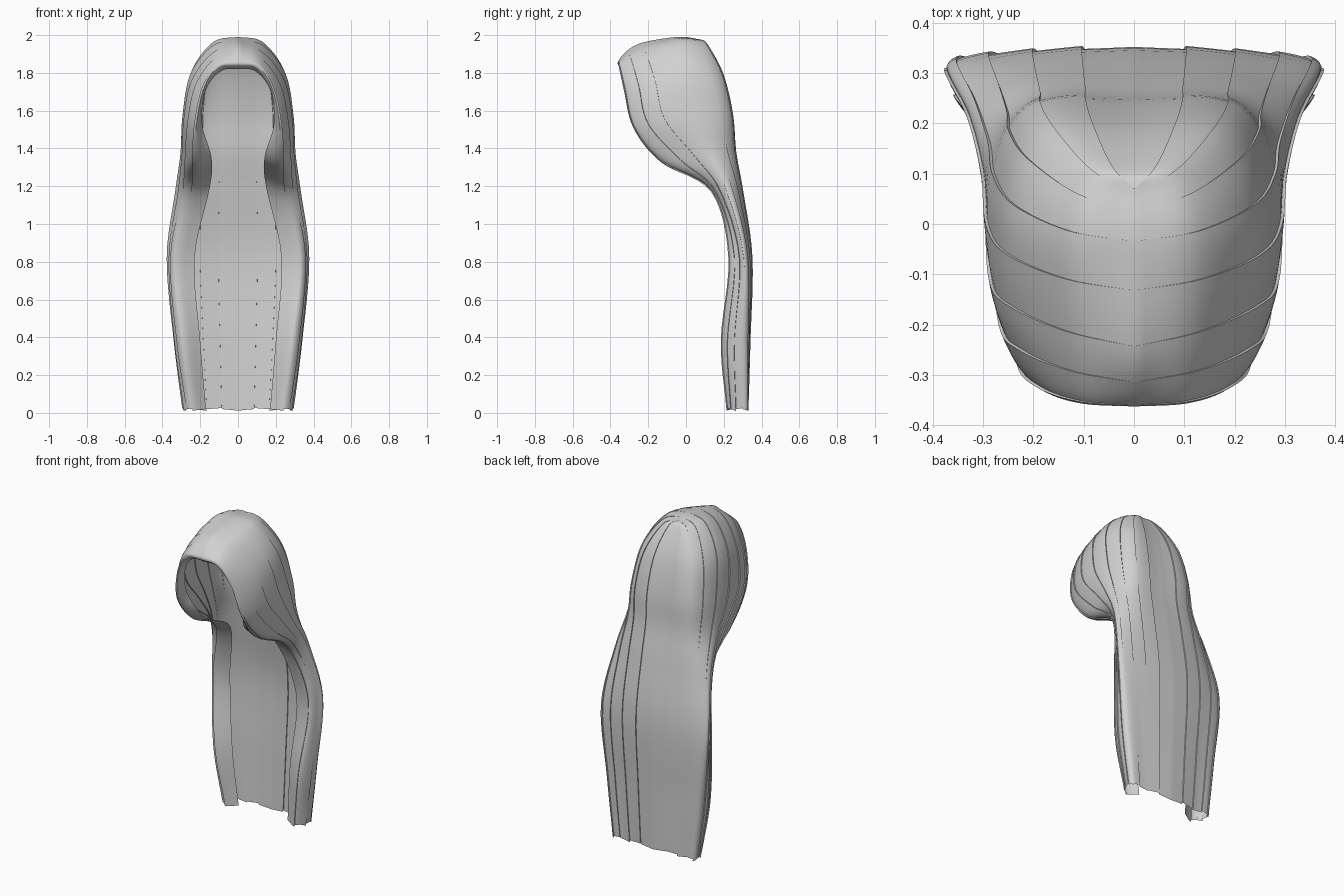
import bpy
import bmesh
from mathutils import Vector

cube = bpy.data.objects.get("Cube")
if cube:
    bpy.data.objects.remove(cube)

hair_grey = bpy.data.materials.new("hair grey")
hair_grey.use_nodes = True
hair_grey.diffuse_color = (0.64, 0.64, 0.64, 1)
hair_grey.node_tree.nodes["Principled BSDF"].inputs["Base Color"].default_value = (0.64, 0.64, 0.64, 1)

# Guide strands of the left half, in hundredths, from the parting to the tips
inner_lip = [(0, -33, 182), (9, -32, 181), (17, -28, 171), (19, -23, 153), (14, -12, 135),
             (15, 14, 119), (23, 25, 82), (20, 23, 38), (17, 25, 2)]
front_rim = [(0, -36, 186), (11, -35, 184), (19, -32, 171), (23, -27, 151), (24, -12, 133),
             (25, 14, 117), (33, 23, 82), (29, 19, 38), (24, 22, 2)]
temple = [(0, -26, 195), (13, -23, 190), (24, -18, 175), (28, -13, 155), (29, 3, 136),
          (31, 18, 117), (36, 28, 82), (33, 25, 38), (28, 26, 2)]
side = [(0, -5, 199), (13, -3, 196), (24, 2, 181), (28, 8, 158), (29, 15, 138),
        (32, 24, 117), (36, 32, 82), (32, 32, 38), (28, 32, 2)]
nape = [(0, 6, 198), (9, 10, 195), (17, 18, 179), (20, 23, 158), (20, 25, 138),
        (21, 29, 117), (22, 34, 82), (20, 33, 38), (18, 32, 2)]
# The middle of the back follows the nape strand, moved onto the centre plane
back_middle = [(0, y + 1, z) for x, y, z in nape]
guides = [[Vector(p) / 100 for p in strand]
          for strand in (inner_lip, front_rim, temple, side, nape, back_middle)]


def spline(points, t):
    """Smooth curve through the points, with t from zero to one."""
    last = len(points) - 1
    t = min(max(t, 0), 1) * last
    i = min(int(t), last - 1)
    f = t - i
    b, c = points[i], points[i + 1]
    a = points[i - 1] if i else b * 2 - c
    d = points[i + 2] if i + 2 <= last else c * 2 - b
    return b + (c - a) * (f / 2) + (a * 2 - b * 5 + c * 4 - d) * (f * f / 2) \
        + (b * 3 - a - c * 3 + d) * (f * f * f / 2)


def surface(u, v):
    """Point on the hair: u from the lip to the back, v from parting to tip."""
    return spline([spline(strand, v) for strand in guides], u)


def outward(u, v):
    """Unit direction that points away from the hair surface."""
    e = 0.01
    v = min(max(v, 0.03), 0.97)
    u = min(max(u, 0.01), 0.99)
    across = surface(u + e, v) - surface(u - e, v)
    along = surface(u, v + e) - surface(u, v - e)
    return along.cross(across).normalized()


def add_lock(name, start, end, lift, cut):
    """One lock: its trailing edge rises, then steps down to meet the next."""
    steps, rows = 6, 48
    profile = [(c / steps, lift * c / steps) for c in range(steps + 1)]
    if lift:
        profile.append((1, 0))
    mesh = bpy.data.meshes.new(name)
    bm = bmesh.new()
    grid = []
    for r in range(rows + 1):
        v = r / rows
        fade = min(1, v * 4)
        line = []
        for t, height in profile:
            u = start + (end - start) * t
            point = surface(u, v) + outward(u, v) * (height * fade)
            point.x = max(point.x, 0)
            if r == rows:
                point.z += cut * t
            line.append(bm.verts.new(point))
        grid.append(line)
    for upper, lower in zip(grid, grid[1:]):
        for c in range(len(profile) - 1):
            bm.faces.new((upper[c], lower[c], lower[c + 1], upper[c + 1]))
    bmesh.ops.remove_doubles(bm, verts=bm.verts, dist=0.0001)
    bm.to_mesh(mesh)
    bm.free()
    mesh.materials.append(hair_grey)
    lock = bpy.data.objects.new(name, mesh)
    bpy.context.collection.objects.link(lock)

    # The right half repeats the left half
    mirror = lock.modifiers.new("Mirror", "MIRROR")
    mirror.use_clip = True
    mirror.merge_threshold = 0.002
    bpy.ops.object.select_all(action="DESELECT")
    lock.select_set(True)
    bpy.context.view_layer.objects.active = lock
    bpy.ops.object.shade_smooth_by_angle(angle=0.9)


# Locks from the face opening round to the middle of the back
edges = [0, 0.2, 0.32, 0.42, 0.52, 0.62, 0.72, 0.82, 0.91, 1]
names = ["face_lip", "front_lock", "temple_lock", "cheek_lock", "side_lock",
         "ear_lock", "rear_side_lock", "nape_lock", "back_lock"]
for i, name in enumerate(names):
    is_last = i == len(names) - 1
    add_lock(name, edges[i], edges[i + 1], 0 if is_last else 0.006,
             0.006 if i % 2 else -0.008)
